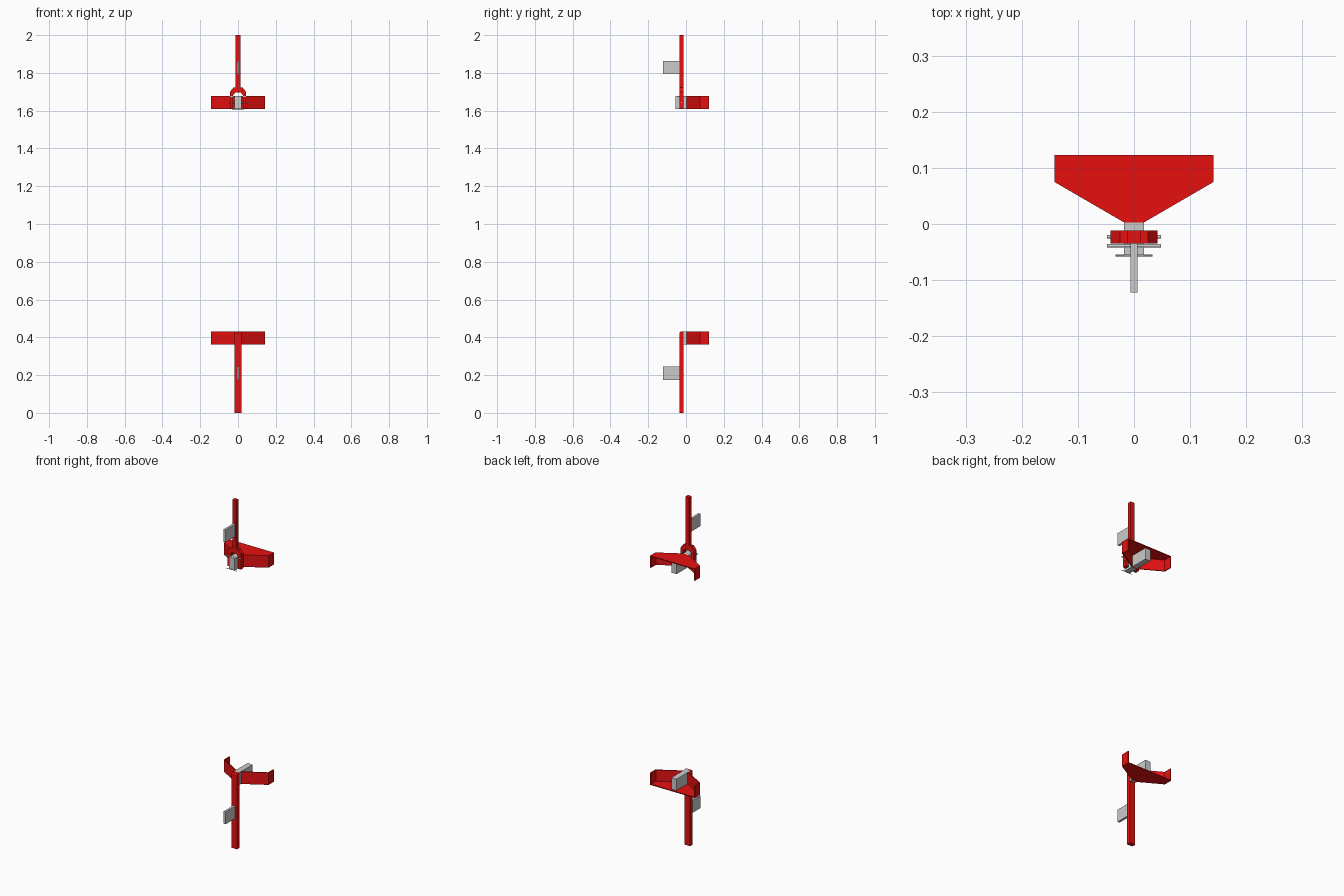
import bpy, bmesh, math
from mathutils import Vector

if "Cube" in bpy.data.objects:
    bpy.data.objects.remove(bpy.data.objects["Cube"])

red = bpy.data.materials.new("red_paint")
red.diffuse_color = (0.8, 0.005, 0.005, 1)
red.use_nodes = True
red.node_tree.nodes["Principled BSDF"].inputs["Base Color"].default_value = red.diffuse_color


def finish(bm, name, mat=None):
    bmesh.ops.recalc_face_normals(bm, faces=bm.faces)
    me = bpy.data.meshes.new(name)
    bm.to_mesh(me)
    bm.free()
    ob = bpy.data.objects.new(name, me)
    bpy.context.collection.objects.link(ob)
    if mat:
        me.materials.append(mat)
    return ob


def prism(name, pts, lo, hi, axis="z", mat=None):
    """Extrude a flat outline along z (xy outline), y (xz) or x (yz)."""
    place = {"z": lambda a, b: (a, b, lo), "y": lambda a, b: (a, lo, b),
             "x": lambda a, b: (lo, a, b)}[axis]
    bm = bmesh.new()
    face = bm.faces.new([bm.verts.new(place(a, b)) for a, b in pts])
    ext = bmesh.ops.extrude_face_region(bm, geom=[face])
    move = Vector([hi - lo if c == axis else 0 for c in "xyz"])
    verts = [g for g in ext["geom"] if isinstance(g, bmesh.types.BMVert)]
    bmesh.ops.translate(bm, verts=verts, vec=move)
    return finish(bm, name, mat)


def box(name, x, y, z, mat=None):
    pts = [(-x, y[0]), (x, y[0]), (x, y[1]), (-x, y[1])]
    return prism(name, pts, z[0], z[1], "z", mat)


def rod(name, half, r, y, z, sides):
    pts = [(y + r * math.cos(2 * math.pi * i / sides),
            z + r * math.sin(2 * math.pi * i / sides)) for i in range(sides)]
    return prism(name, pts, -half, half, "x")


def mirrored(half):
    """Complete an outline whose right half is given, ending the loop on the left."""
    return half + [(-x, y) for x, y in reversed(half)]


# Holder shells: a plate plus thin front and side walls, open at the back
outer = [(0.018, 0.003), (0.142, 0.075), (0.142, 0.123)]
inner = [(0.137, 0.123), (0.137, 0.078), (0.017, 0.0085)]
for label, z0, z1, p0, p1 in (("upper", 1.608, 1.677, 1.672, 1.677),
                              ("lower", 0.361, 0.431, 0.361, 0.366)):
    w0, w1 = (z0, p0) if label == "upper" else (p1, z1)
    prism(label + "_holder_plate", mirrored(outer), p0, p1, "z", red)
    prism(label + "_holder_wall", mirrored(outer + inner), w0, w1, "z", red)
    front = -0.055 if label == "upper" else -0.025
    b0, b1 = (z0, p0) if label == "upper" else (p1, z1)
    box(label + "_mount_block", 0.0175, (front, 0.003), (z0, z1))
    box(label + "_inner_block", 0.0165, (0.003, 0.11), (b0, b1))

# Upper rod ending in a fork that straddles the mount block
box("upper_rod", 0.012, (-0.035, -0.012), (1.71, 2.0), red)
fork = [(0.026, 1.612), (0.042, 1.612), (0.042, 1.70), (0.025, 1.722)]
fork_in = [(0.015, 1.695), (0.026, 1.682)]
outline = fork + [(-x, z) for x, z in reversed(fork)]
outline += [(-x, z) for x, z in reversed(fork_in)] + fork_in
prism("upper_fork", outline, -0.035, -0.012, "y", red)

# Lower rod with a bevelled top front edge
prism("lower_rod", [(-0.035, 0), (-0.012, 0), (-0.012, 0.431),
                    (-0.028, 0.431), (-0.035, 0.422)], -0.018, 0.018, "x", red)

# Pins through the fork and the thin bar under the block
rod("pivot_pin", 0.048, 0.003, -0.023, 1.642, 12)
rod("latch_pin", 0.048, 0.003, -0.039, 1.675, 12)
rod("release_bar", 0.033, 0.0016, -0.056, 1.609, 16)

# Flat fins on the front of both rods
for label, z in (("upper", (1.793, 1.864)), ("lower", (0.174, 0.245))):
    box(label + "_fin", 0.0065, (-0.122, -0.035), z)
